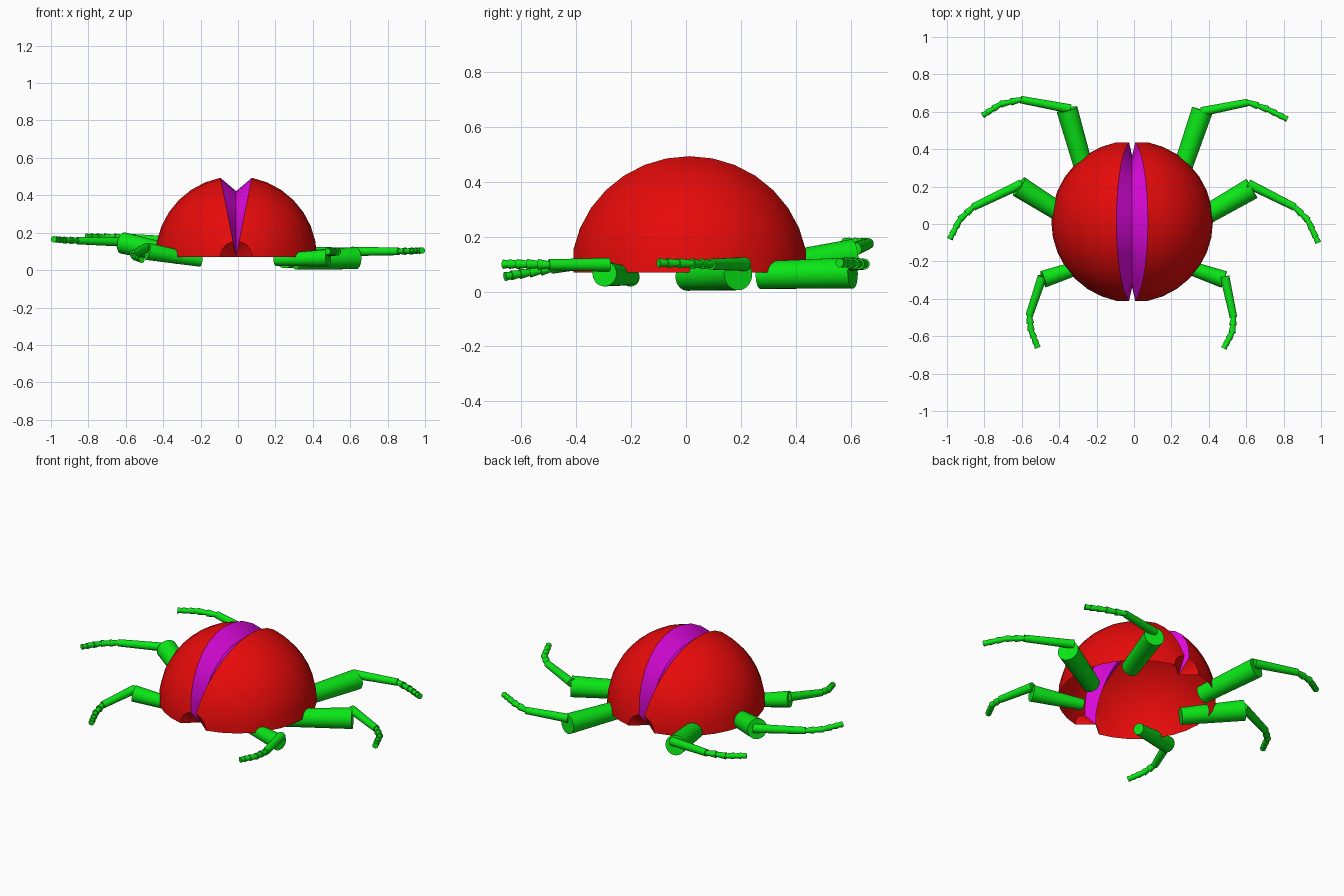
import bpy, bmesh, math
from mathutils import Vector, Matrix

if "Cube" in bpy.data.objects:
    bpy.data.objects.remove(bpy.data.objects["Cube"])


def material(name, rgb):
    m = bpy.data.materials.new(name)
    m.diffuse_color = (*rgb, 1)
    m.use_nodes = True
    m.node_tree.nodes["Principled BSDF"].inputs["Base Color"].default_value = m.diffuse_color
    return m


RED = material("shell red", (0.8, 0.003, 0.003))
MAGENTA = material("groove magenta", (0.8, 0.003, 0.8))
GREEN = material("leg green", (0.003, 0.8, 0.008))


def finish(bm, name, mats):
    me = bpy.data.meshes.new(name)
    bm.to_mesh(me)
    bm.free()
    for m in mats:
        me.materials.append(m)
    ob = bpy.data.objects.new(name, me)
    bpy.context.collection.objects.link(ob)
    bpy.ops.object.select_all(action='DESELECT')
    ob.select_set(True)
    bpy.context.view_layer.objects.active = ob
    bpy.ops.object.shade_smooth_by_angle(angle=math.radians(30))
    return ob


def add_cone(bm, a, b, r1, r2, sides=20):
    a, b = Vector(a), Vector(b)
    d = b - a
    mat = Matrix.Translation((a + b) / 2) @ d.to_track_quat('Z', 'Y').to_matrix().to_4x4()
    bmesh.ops.create_cone(bm, cap_ends=True, segments=sides, radius1=r1,
                          radius2=r2, depth=d.length, matrix=mat)


# Hollow half-dome shell: poles at front and back, middle seam and poles pushed in
bm = bmesh.new()
bmesh.ops.create_uvsphere(bm, u_segments=32, v_segments=16, radius=0.432,
                          matrix=Matrix.Rotation(math.pi / 2, 4, 'X'))
bmesh.ops.delete(bm, geom=[v for v in bm.verts if v.co.z < -0.001], context='VERTS')
seam = [v for v in bm.verts if abs(v.co.x) < 0.001]
for f in bm.faces:
    # groove faces touch the seam along an edge
    if sum(v in seam for v in f.verts) >= 2:
        f.material_index = 1
for v in seam:
    v.co *= 0.815
for e in bm.edges:
    if len({f.material_index for f in e.link_faces}) > 1:
        e.smooth = False
bmesh.ops.translate(bm, verts=bm.verts, vec=(-0.01, 0.013, 0.07))
finish(bm, "shell", [RED, MAGENTA])

# Legs: hip, knee, thigh radii (hip, knee), then shin start, ankle, foot bend, foot tip
LEGS = {
    "right_front": ((0.20, -0.20, 0.055), (0.482, -0.297, 0.065), (0.032, 0.046),
                    (0.485, -0.28, 0.098), (0.532, -0.50, 0.098), (0.525, -0.58, 0.10), (0.48, -0.665, 0.10)),
    "right_middle": ((0.31, 0.005, 0.053), (0.63, 0.19, 0.064), (0.05, 0.059),
                     (0.61, 0.215, 0.10), (0.86, 0.09, 0.10), (0.93, 0.02, 0.102), (0.985, -0.10, 0.105)),
    "right_back": ((0.25, 0.27, 0.06), (0.365, 0.608, 0.068), (0.05, 0.057),
                   (0.36, 0.60, 0.10), (0.61, 0.65, 0.10), (0.715, 0.613, 0.102), (0.82, 0.56, 0.105)),
    "left_front": ((-0.20, -0.20, 0.05), (-0.485, -0.295, 0.10), (0.032, 0.046),
                   (-0.49, -0.28, 0.12), (-0.56, -0.49, 0.085), (-0.55, -0.57, 0.07), (-0.515, -0.66, 0.055)),
    "left_middle": ((-0.32, 0.015, 0.08), (-0.615, 0.2, 0.145), (0.048, 0.058),
                    (-0.60, 0.215, 0.15), (-0.86, 0.09, 0.158), (-0.93, 0.025, 0.16), (-0.985, -0.08, 0.165)),
    "left_back": ((-0.26, 0.27, 0.08), (-0.358, 0.612, 0.135), (0.05, 0.057),
                  (-0.34, 0.615, 0.155), (-0.605, 0.665, 0.175), (-0.715, 0.64, 0.177), (-0.81, 0.58, 0.18)),
}
for side, (hip, knee, (rh, rk), shin, ankle, bend, tip) in LEGS.items():
    bm = bmesh.new()
    add_cone(bm, hip, knee, rh, rk, 32)
    finish(bm, side + "_thigh", [GREEN])

    bm = bmesh.new()
    add_cone(bm, shin, ankle, 0.025, 0.020)
    finish(bm, side + "_shin", [GREEN])

    # Foot: flared joints along a bent path, the last one a claw
    bm = bmesh.new()
    a, b, c = Vector(ankle), Vector(bend), Vector(tip)
    pts = [a, a.lerp(b, 0.5), b, b.lerp(c, 0.4), b.lerp(c, 0.75), c]
    for i, (p, q) in enumerate(zip(pts, pts[1:])):
        add_cone(bm, p - (q - p) * 0.15, q, 0.012, 0.020 - 0.0008 * i, 16)
    finish(bm, side + "_foot", [GREEN])
